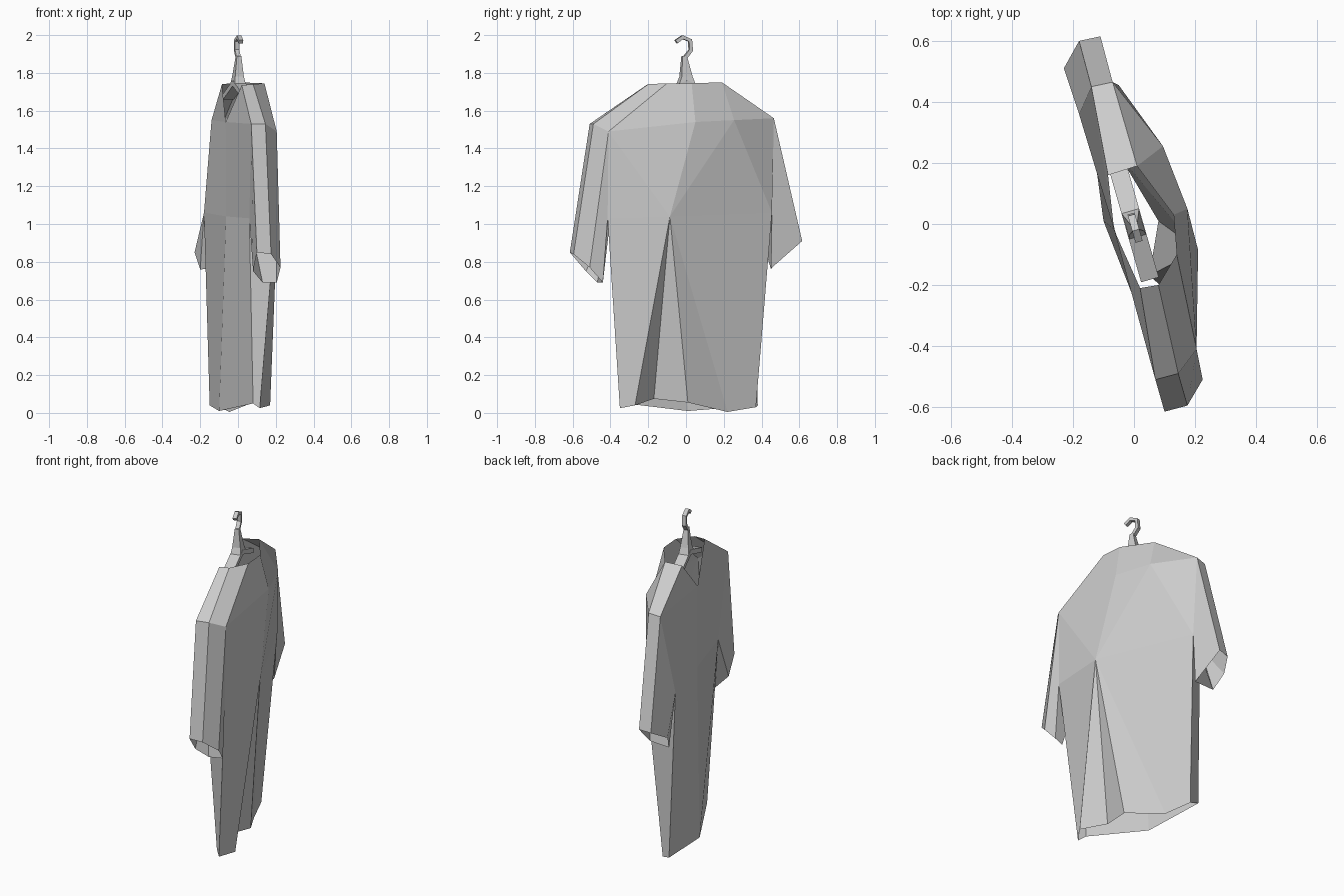
import bpy, bmesh, math
from mathutils import Vector

old = bpy.data.objects.get("Cube")
if old:
    bpy.data.objects.remove(old, do_unlink=True)

grey = bpy.data.materials.new("light_grey")
grey.use_nodes = True
tone = (0.6, 0.6, 0.6, 1)
grey.diffuse_color = tone
grey.node_tree.nodes["Principled BSDF"].inputs["Base Color"].default_value = tone


def make_object(name, polygons):
    """Join polygons (lists of points) into one flat shaded object."""
    bm = bmesh.new()
    for polygon in polygons:
        corners = []
        for p in polygon:
            if p not in corners:
                corners.append(p)
        if len(corners) > 2:
            bm.faces.new([bm.verts.new(p) for p in corners])
    bmesh.ops.remove_doubles(bm, verts=bm.verts, dist=0.0005)
    bmesh.ops.recalc_face_normals(bm, faces=bm.faces)
    mesh = bpy.data.meshes.new(name)
    bm.to_mesh(mesh)
    bm.free()
    mesh.materials.append(grey)
    obj = bpy.data.objects.new(name, mesh)
    bpy.context.collection.objects.link(obj)
    return obj


def bridge(lower, upper, closed=True):
    """Quads between two loops; repeated points collapse to triangles."""
    count = len(lower)
    last = count if closed else count - 1
    return [[lower[i], lower[(i + 1) % count], upper[(i + 1) % count], upper[i]]
            for i in range(last)]


# Key points of the coat: neck, chest, shoulders and armpits
neck_v = (-.065, -.02, 1.54)
seam = (-.063, -.02, 1.04)
right_front, right_top, right_back = (.07, -.51, 1.53), (.145, -.49, 1.53), (.205, -.41, 1.49)
right_pit_front, right_pit_back = (.06, -.4, 1.03), (.2, -.415, 1.03)
left_front, left_back = (-.14, .45, 1.55), (-.07, .465, 1.56)
left_pit_front, left_pit_back = (-.18, .36, 1.06), (-.05, .455, 1.06)
back_mid, back_side = (.175, .05, 1.54), (.095, .255, 1.55)
vent = (.21, -.085, 1.04)

# Collar rim, from the right front around the back to the left front
rim_a, rim_b, rim_c = (.02, -.21, 1.735), (.08, -.2, 1.74), (.14, -.1, 1.745)
rim_d, rim_e, rim_f = (.13, .03, 1.745), (.01, .19, 1.75), (-.085, .16, 1.74)

# Skirt of the coat, with the folded back vent
hem = [(-.1, .01, .01), (.08, -.32, .05), (.115, -.35, .025), (.17, -.27, .04),
       (.05, -.17, .075), (.08, .01, .055), (-.045, .22, .005),
       (-.1, .37, .03), (-.15, .38, .04)]
waist = [seam, right_pit_front, right_pit_back, vent, vent, vent, vent,
         left_pit_back, left_pit_front]
make_object("coat_skirt", bridge(hem, waist))

# Chest and back panels
make_object("coat_torso", [
    [seam, right_pit_front, right_front, neck_v],
    [right_pit_back, vent, right_back],
    [vent, back_mid, right_back],
    [vent, back_side, back_mid],
    [vent, left_pit_back, back_side],
    [left_pit_back, left_back, back_side],
    [left_pit_front, seam, neck_v, left_front],
])

# Shoulders rising to the collar rim
make_object("coat_shoulders", [
    [neck_v, right_front, rim_a],
    [right_front, right_top, rim_b, rim_a],
    [right_top, right_back, rim_c, rim_b],
    [right_back, back_mid, rim_d, rim_c],
    [back_mid, back_side, rim_e, rim_d],
    [back_side, left_back, rim_e],
    [left_back, left_front, rim_f, rim_e],
    [left_front, neck_v, rim_f],
])

# Sleeves, open at the cuffs
right_cuff = [(.1, -.615, .85), (.175, -.595, .84), (.225, -.51, .77),
              (.205, -.44, .69), (.13, -.47, .69), (.08, -.53, .75)]
make_object("right_sleeve", bridge(right_cuff, [
    right_front, right_top, right_back, right_pit_back, right_pit_front, right_pit_front]))

left_cuff = [(-.11, .615, .91), (-.18, .6, .9), (-.23, .51, .85),
             (-.2, .45, .76), (-.07, .45, .765)]
make_object("left_sleeve", bridge(left_cuff, [
    left_back, left_front, left_pit_front, left_pit_front, left_pit_back]))

# Hanger, turned along the shoulder line
turn = math.radians(16)
along = Vector((-math.sin(turn), math.cos(turn), 0))
across = Vector((math.cos(turn), math.sin(turn), 0))


def place(u, v, z):
    return tuple(along * u + across * v + Vector((0, 0, z)))


def section(u, z, half, thick):
    return [place(u, -half, z), place(u, half, z),
            place(u, half, z - thick), place(u, -half, z - thick)]


bar = [section(u, z, .03, .03) for u, z in ((-.19, 1.69), (0, 1.76), (.18, 1.69))]
make_object("hanger_bar", bridge(bar[0], bar[1]) + bridge(bar[1], bar[2]) + [bar[0], bar[2]])


def square(u, z, half_u, half_v):
    return [place(u + a * half_u, b * half_v, z)
            for a, b in ((-1, -1), (1, -1), (1, 1), (-1, 1))]


neck = [square(0, 1.74, .045, .03), square(0, 1.78, .03, .024), square(-.01, 1.89, .012, .012)]
make_object("hanger_neck", bridge(neck[0], neck[1]) + bridge(neck[1], neck[2]) + [neck[2]])

# Bent wire hook: a square section mitred along its path
path = [Vector(p) for p in ((-.01, 1.875), (.026, 1.92), (.022, 1.972), (-.02, 1.989), (-.055, 1.965))]
rings = []
for i, p in enumerate(path):
    step = path[min(i + 1, len(path) - 1)] - path[max(i - 1, 0)]
    side = Vector((-step.y, step.x)).normalized() * .01
    outer, inner = p + side, p - side
    rings.append([place(outer.x, -.012, outer.y), place(outer.x, .012, outer.y),
                  place(inner.x, .012, inner.y), place(inner.x, -.012, inner.y)])
hook = [rings[0], rings[-1]]
for first, second in zip(rings, rings[1:]):
    hook += bridge(first, second)
make_object("hanger_hook", hook)
